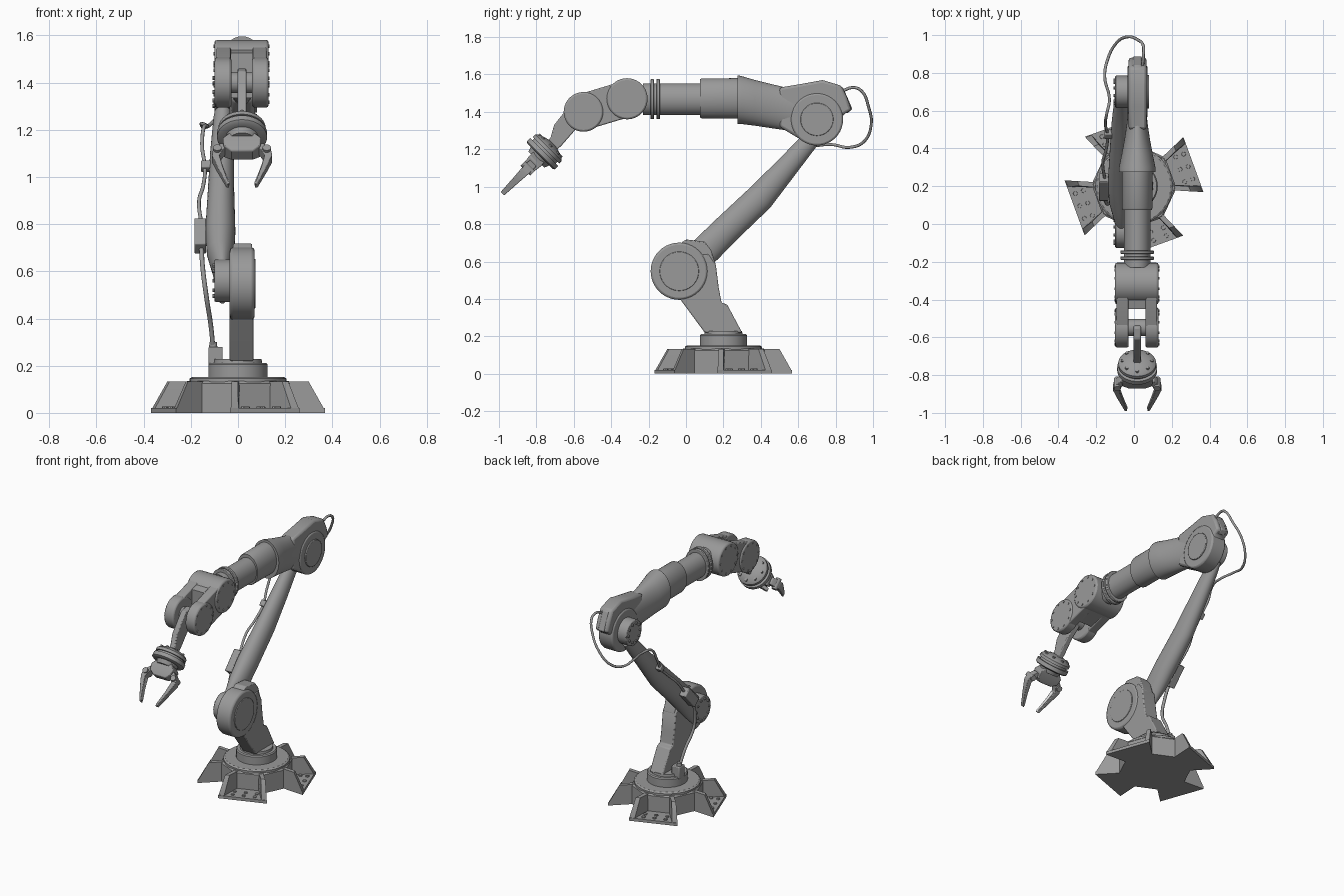
import bpy, bmesh
from math import sin, cos, pi, radians
from mathutils import Vector as V, Matrix

if "Cube" in bpy.data.objects:
    bpy.data.objects.remove(bpy.data.objects["Cube"])


def material(name, value):
    m = bpy.data.materials.new(name)
    m.use_nodes = True
    col = (value, value, value, 1)
    m.diffuse_color = col
    m.node_tree.nodes["Principled BSDF"].inputs["Base Color"].default_value = col
    return m


GREY = material("machine grey", 0.32)
PALE = material("pale pad", 0.8)
X, Y, Z = V((1, 0, 0)), V((0, 1, 0)), V((0, 0, 1))
CX = 0.017  # centre plane of the forearm


def skin(name, loops, bevel=0, mat=GREY):
    """Closed solid through a row of matching point loops."""
    bm = bmesh.new()
    rings = [[bm.verts.new(p) for p in loop] for loop in loops]
    n = len(rings[0])
    for a, b in zip(rings, rings[1:]):
        for i in range(n):
            j = (i + 1) % n
            bm.faces.new((a[i], a[j], b[j], b[i]))
    bm.faces.new(rings[0][::-1])
    bm.faces.new(rings[-1])
    bmesh.ops.recalc_face_normals(bm, faces=bm.faces)
    me = bpy.data.meshes.new(name)
    bm.to_mesh(me)
    bm.free()
    me.materials.append(mat)
    ob = bpy.data.objects.new(name, me)
    bpy.context.collection.objects.link(ob)
    if bevel:
        mod = ob.modifiers.new("edge", "BEVEL")
        mod.width, mod.segments = bevel, 2
        mod.limit_method, mod.angle_limit = "ANGLE", radians(40)
    return ob


def loft(name, axis, sections, segs=32, start=0, **kw):
    """Elliptical sections (centre, ru, rv) square to the axis."""
    axis = V(axis).normalized()
    u = Y if abs(axis.x) > 0.9 else X
    v = axis.cross(u)
    ang = [start + 2 * pi * i / segs for i in range(segs)]
    return skin(name, [[V(c) + u * ru * cos(a) + v * rv * sin(a) for a in ang]
                       for c, ru, rv in sections], **kw)


def turned(name, origin, axis, profile, **kw):
    axis = V(axis).normalized()
    return loft(name, axis, [(V(origin) + axis * t, r, r) for t, r in profile], **kw)


def disc_x(name, y, z, r, x0, x1, bevel=0.006, **kw):
    return turned(name, (0, y, z), X, [(x0, r), (x1, r)], bevel=bevel, segs=40, **kw)


def prism(name, outline, x0, x1, bevel=0.006):
    """Side outline of (y, z) points pushed from x0 to x1."""
    return skin(name, [[(x, y, z) for y, z in outline] for x in (x0, x1)], bevel)


def bar(name, axis, sections, **kw):
    """Four-sided loft with half widths."""
    return loft(name, axis, [(c, a * 2 ** .5, b * 2 ** .5) for c, a, b in sections],
                segs=4, start=pi / 4, **kw)


def bolts(name, centre, axis, ring, count, r=0.008, h=0.008):
    """Bolt heads around a ring, pointing along the axis."""
    axis = V(axis).normalized()
    u = Y if abs(axis.x) > 0.9 else X
    v = axis.cross(u)
    for i in range(count):
        a = 2 * pi * i / count
        p = V(centre) + (u * cos(a) + v * sin(a)) * ring
        turned(f"{name}_{i + 1}", p, axis, [(0, r), (h, r)], segs=8)


# Base hub and turntable
B = V((0, 0.2, 0))
turned("base_hub", B, Z, [(0, .225), (.125, .225), (.135, .215)], segs=8,
       start=radians(42.5))
turned("hub_plate", B, Z, [(.13, .205), (.145, .205), (.152, .195)], segs=32)
turned("turntable", B, Z, [(.15, .126), (.205, .126), (.212, .12)], segs=40)
turned("turntable_cap", B, Z, [(.21, .102), (.228, .1)], segs=40)

# Four feet, each a floor plate between two sloping ribs
for k in range(4):
    turn = Matrix.Translation(B) @ Matrix.Rotation(radians(20 + 90 * k), 4, 'Z')

    def place(r, t, z):
        return turn @ V((r, t, z))
    plate = [(.15, -.075), (.335, -.155), (.335, .155), (.15, .075)]
    skin(f"foot_plate_{k + 1}", [[place(r, t, z) for r, t in plate] for z in (0, .02)])
    for s in (-1, 1):
        low = [(.15, .075), (.335, .155), (.335, .12), (.15, .045)]
        top = [(.15, .075), (.272, .128), (.272, .1), (.15, .045)]
        skin(f"foot_rib_{k + 1}_{'left' if s > 0 else 'right'}",
             [[place(r, s * t, 0) for r, t in low], [place(r, s * t, .012) for r, t in low],
              [place(r, s * t, .133) for r, t in top]])
    for r in (.26, .305):
        for t in (-.07, 0, .07):
            turned("foot_bolt", place(r, t, .018), Z, [(0, .012), (.009, .011)], segs=8)

# Shoulder pedestal and joint
prism("pedestal", [(.1, .22), (.3, .22), (.22, .37), (.19, .38), (.175, .46), (.16, .58),
                   (.12, .64), (-.05, .62), (-.1, .5), (-.04, .41)], -.035, .065)
prism("shoulder_cap", [(-.04, .69), (0, .718), (.1, .706), (.135, .66), (.16, .58),
                       (.1, .5), (-.04, .55)], -.022, .06)
disc_x("shoulder_joint", -.036, .548, .153, -.035, .07, .012)
disc_x("shoulder_cover", -.036, .548, .105, .065, .075, .003)
disc_x("shoulder_hub", -.036, .56, .09, -.1, -.03)
bolts("shoulder_bolt", (-.1, -.036, .56), -X, .068, 10)

# Upper arm
ARM = V((0, .68, .735))
loft("upper_arm", ARM, [((x, y, z), rx, rn) for x, y, z, rx, rn in (
    (-.066, -.04, .51, .024, .07), (-.068, .04, .60, .04, .082), (-.074, .12, .675, .058, .08),
    (-.075, .21, .765, .064, .078), (-.072, .395, .94, .056, .076),
    (-.068, .54, 1.105, .05, .06), (-.064, .665, 1.25, .04, .048), (-.062, .71, 1.31, .03, .05))])
disc_x("elbow_hub", .7, 1.36, .085, -.1, -.03)
bolts("elbow_bolt", (-.1, .7, 1.36), -X, .062, 10)

# Elbow and tapered forearm
prism("elbow_body", [(.5, 1.53), (.62, 1.55), (.73, 1.57), (.83, 1.54), (.86, 1.48), (.885, 1.41),
                     (.84, 1.385), (.8, 1.27), (.7, 1.225), (.6, 1.26), (.5, 1.32)],
      -.028, .066, .014)
prism("elbow_rear_plate", [(.81, 1.54), (.84, 1.53), (.89, 1.415), (.86, 1.39)], -.005, .04)
disc_x("elbow_joint", .7, 1.36, .14, -.035, .072, .01)
disc_x("elbow_cover", .7, 1.36, .088, .07, .08, .003)
loft("forearm", Y, [((CX, y, z), rx, rz) for y, z, rx, rz in (
    (-.23, 1.468, .07, .085), (.075, 1.468, .07, .085), (.075, 1.472, .078, .102),
    (.085, 1.472, .08, .107), (.275, 1.472, .08, .108), (.275, 1.466, .097, .13),
    (.298, 1.463, .097, .128), (.37, 1.448, .082, .122), (.45, 1.432, .067, .118),
    (.54, 1.415, .054, .114), (.65, 1.40, .045, .11))], segs=40)
for i, y in enumerate((-.19, -.158)):
    loft(f"forearm_ring_{i + 1}", Y, [((CX, y + d, 1.468), .088, .107) for d in (0, .018)],
         segs=40, bevel=.003)

# Wrist housing with a two-cheek fork
REAR, FRONT = (-.315, 1.47), (-.548, 1.40)
tilt = radians(16.5)


def capsule(r):
    pts = []
    for (y, z), first in ((REAR, -pi / 2), (FRONT, pi / 2)):
        for i in range(13):
            a = tilt + first + pi * i / 12
            pts.append((y + r * cos(a), z + r * sin(a)))
    return pts


disc_x("wrist_rear_barrel", *REAR, .11, -.1, .13, .01)
prism("wrist_block", [(-.45, 1.525), (-.3, 1.565), (-.25, 1.45), (-.3, 1.37), (-.45, 1.335)],
      -.05, .08, 0)
for side, x0, x1, out in (("right", -.092, -.03, -1), ("left", .062, .123, 1)):
    prism(f"fork_cheek_{side}", capsule(.097), x0, x1)
    cap = (-.1, -.028) if out < 0 else (.06, .13)
    disc_x(f"fork_disc_{side}", *FRONT, .106, *cap, .01)
    for y, z in (REAR, FRONT):
        x = .128 if out > 0 else -.098
        bolts(f"fork_bolt_{side}", (x, y, z), X * out, .088, 10, .007, .006)
disc_x("wrist_pin", *FRONT, .045, -.04, .07, 0)

# Wrist link
prism("wrist_link", [(-.51, 1.41), (-.55, 1.46), (-.61, 1.45), (-.65, 1.40), (-.705, 1.33),
                     (-.725, 1.26), (-.77, 1.22), (-.72, 1.17), (-.665, 1.22), (-.595, 1.30),
                     (-.53, 1.35)], -.002, .036)

# Gripper head
G = V((0, -1, -1)).normalized()
P = V((CX, -.757, 1.187))
turned("gripper_head", P, G, [(-.062, .03), (-.052, .065), (-.04, .09), (-.03, .1), (-.012, .1),
                              (-.012, .088), (.002, .088), (.002, .106), (.027, .106),
                              (.034, .095), (.034, .07), (.06, .06)], segs=40)
bolts("gripper_bolt", P - G * .04, -G, .078, 8, .009, .012)
bar("palm", G, [(P + G * t, w, h) for t, w, h in
                ((.04, .055, .04), (.07, .082, .042), (.11, .078, .036), (.135, .045, .028))],
    bevel=.005)


def finger_path(s, rows):
    return [(P + G * t + X * s * off, w, h) for t, off, w, h in rows]


for side, s in (("right", -1), ("left", 1)):
    bar(f"finger_{side}", G, finger_path(s, (
        (.085, .07, .02, .024), (.12, .1, .022, .026), (.155, .112, .016, .024),
        (.22, .093, .012, .019), (.318, .06, .006, .013))), bevel=.003)
    bar(f"finger_pad_{side}", G, finger_path(s, (
        (.165, .095, .003, .012), (.22, .081, .003, .011), (.308, .055, .003, .008))), mat=PALE)
    turned(f"knuckle_{side}", P + G * .125 + X * s * .105 + V((0, .026, -.026)),
           (0, -1, 1), [(0, .018), (.074, .018)], segs=16)


# Cables with clips
def cable(name, points, r=.008):
    cu = bpy.data.curves.new(name, "CURVE")
    cu.dimensions, cu.bevel_depth, cu.bevel_resolution = "3D", r, 2
    cu.resolution_u, cu.use_fill_caps = 6, True
    sp = cu.splines.new("BEZIER")
    sp.bezier_points.add(len(points) - 1)
    for bp, p in zip(sp.bezier_points, points):
        bp.co = p
        bp.handle_left_type = bp.handle_right_type = "AUTO"
    cu.materials.append(GREY)
    bpy.context.collection.objects.link(bpy.data.objects.new(name, cu))


cable("upper_cable", [(-.155, .24, .80), (-.165, .33, .9), (-.148, .39, .96), (-.14, .47, 1.04),
                      (-.152, .53, 1.13), (-.145, .58, 1.21), (-.13, .66, 1.215),
                      (-.155, .78, 1.225), (-.14, .87, 1.21), (-.1, .95, 1.24),
                      (-.04, .99, 1.33), (.02, .975, 1.43), (.05, .94, 1.51),
                      (.05, .9, 1.53), (.045, .83, 1.51)])
cable("lower_cable", [(-.155, .15, .70), (-.15, .12, .62), (-.135, .11, .5),
                      (-.115, .18, .37), (-.105, .22, .27)], .01)
for name, c, half, w, h in (("cable_box", V((-.16, .195, .75)), .075, .025, .032),
                            ("cable_clip", V((-.135, .475, 1.045)), .02, .022, .018)):
    a = ARM.normalized() * half
    bar(name, ARM, [(c - a, w, h), (c + a, w, h)], bevel=.005)
bar("cable_socket", Z, [((-.095, .22, .2), .03, .03), ((-.095, .22, .28), .03, .03)], bevel=.005)
turned("socket_collar", (-.105, .22, .27), Z, [(0, .018), (.03, .016)], segs=16)

# Smooth round parts, keep hard edges
bpy.ops.object.select_all(action="DESELECT")
for ob in bpy.context.scene.objects:
    if ob.type == "MESH":
        ob.select_set(True)
        bpy.context.view_layer.objects.active = ob
bpy.ops.object.shade_smooth_by_angle(angle=radians(35))
